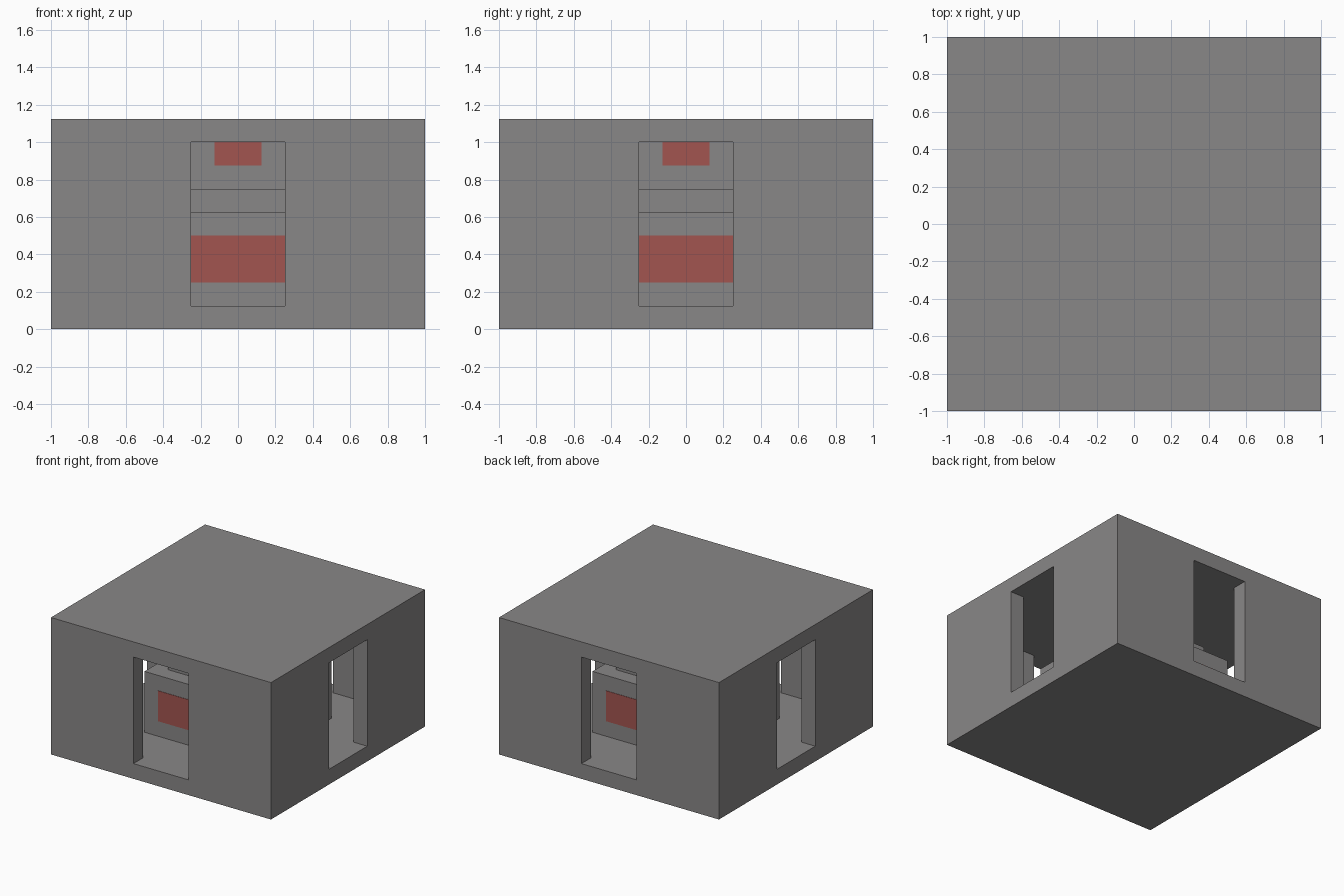
import bpy
import bmesh
from mathutils import Matrix, Vector
from math import pi

cube = bpy.data.objects.get("Cube")
if cube:
    bpy.data.objects.remove(cube, do_unlink=True)

U = 1 / 8              # building module: wall, floor and roof thickness
ROOF_TOP = 9 * U
CEILING = 8 * U


def material(name, color):
    mat = bpy.data.materials.new(name)
    mat.use_nodes = True
    mat.diffuse_color = color
    mat.node_tree.nodes["Principled BSDF"].inputs["Base Color"].default_value = color
    return mat


stone = material("stone grey", (0.25, 0.242, 0.242, 1))
red = material("panel red", (0.36, 0.09, 0.08, 1))


def prism(name, outline, low, high, mat):
    """Extrude a plan outline from one height to another."""
    bm = bmesh.new()
    base = bm.faces.new([bm.verts.new((x, y, low)) for x, y in outline])
    top = bmesh.ops.extrude_face_region(bm, geom=[base])["geom"]
    verts = [v for v in top if isinstance(v, bmesh.types.BMVert)]
    bmesh.ops.translate(bm, verts=verts, vec=(0, 0, high - low))
    bmesh.ops.recalc_face_normals(bm, faces=bm.faces)
    mesh = bpy.data.meshes.new(name)
    bm.to_mesh(mesh)
    bm.free()
    mesh.materials.append(mat)
    obj = bpy.data.objects.new(name, mesh)
    bpy.context.collection.objects.link(obj)
    return obj


def rectangle(x0, x1, y0, y1):
    return [(x0, y0), (x1, y0), (x1, y1), (x0, y1)]


def square(half):
    return rectangle(-half, half, -half, half)


# Hollow room with a full-height doorway in the middle of each wall
shell = prism("room_shell", square(1), 0, ROOF_TOP, stone)
inner, door, outside = 7 * U, 2 * U, 9 * U
quarter = [(inner, -door), (outside, -door), (outside, door), (inner, door), (inner, inner)]
plan = [(Matrix.Rotation(i * pi / 2, 2) @ Vector(p))[:] for i in range(4) for p in quarter]
cutter = prism("room_cutter", plan, U, CEILING, stone)
cutter.hide_render = True
cut = shell.modifiers.new("hollow", "BOOLEAN")
cut.object = cutter
cut.operation = "DIFFERENCE"
cut.solver = "EXACT"
bpy.context.view_layer.objects.active = shell
bpy.ops.object.modifier_apply(modifier=cut.name)
bpy.data.objects.remove(cutter, do_unlink=True)

# Stepped central pedestal rising to the ceiling
tiers = [("pedestal_base", 4, 1, 5), ("pedestal_step", 3, 5, 6), ("pedestal_column", 2, 6, 8)]
for name, half, low, high in tiers:
    prism(name, square(half * U), low * U, high * U, stone)

# Thin red panels on all four sides of the base and the column
THICK = 0.003
panels = [("base_panel", 4, 3, 2, 4), ("column_panel", 2, 1, 7, 8)]
for name, face, half, low, high in panels:
    for side, label in enumerate(("front", "left", "back", "right")):
        outline = rectangle(-half * U, half * U, -face * U - THICK, -face * U)
        panel = prism(f"{label}_{name}", outline, low * U, high * U, red)
        panel.data.transform(Matrix.Rotation(side * pi / 2, 4, "Z"))
